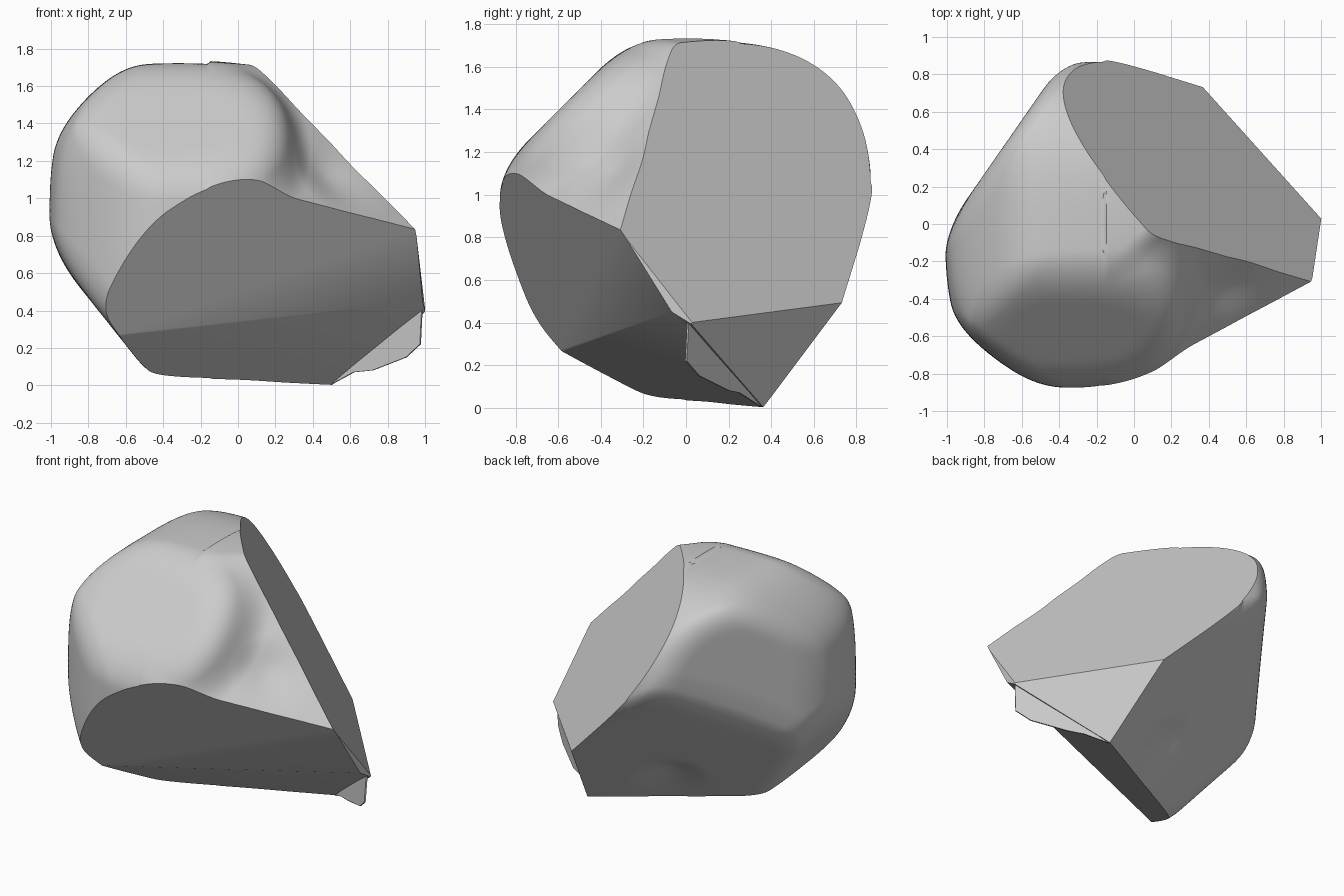
import bpy, bmesh
from mathutils import Vector

cube = bpy.data.objects.get("Cube")
if cube:
    bpy.data.objects.remove(cube)

CORE = Vector((0, 0, 0.85))


def smooth_min(a, b, w):
    h = max(0.0, w - abs(a - b)) / w
    return min(a, b) - h * h * w / 4


def smooth_max(a, b, w):
    return -smooth_min(-a, -b, w)


def to_plane(ray, normal, dist, far=1.9):
    """Distance along a ray from the core to a plane."""
    d = ray.dot(Vector(normal).normalized())
    return min(far, dist / d) if d > 1e-4 else far


def to_round(ray, center, radii, power):
    """Distance along a ray from the core to a rounded, squarish ellipsoid."""
    near, far = 0.0, 1.9
    for _ in range(18):
        mid = (near + far) / 2
        p = CORE + ray * mid
        inside = sum(abs((a - c) / r) ** power
                     for a, c, r in zip(p, center, radii)) < 1
        near, far = (mid, far) if inside else (near, mid)
    return near


# Rounded right side, and the barrel that limits the wedge on the left side
BULB = ((-0.32, 0, 0.86), (0.69, 0.875, 0.862), 2.9)
BARREL = ((0, 0.01, 0.8), (9, 0.87, 0.91), 2.2)
WEDGE = [((0.48, -0.59, 0.64), 0.63), ((-1, 0, 0), 0.15)]
# Soft flats on the body: normal, distance from the core, blend
FLATS = [
    ((-0.82, 0.57, 0), 0.81, 0.12),         # back right
    ((-0.78, 0, -0.62), 0.865, 0.15),       # lower right
    ((-0.41, 0.67, -0.615), 0.56, 0.08),    # underside at the back
    ((-0.665, 0.67, -0.33), 0.75, 0.12),    # ridge between those
    ((0, -0.7, 0.7), 0.81, 0.12),           # upper front
    ((-0.6, -0.8, 0), 1.03, 0.12),          # front right
    ((-0.7, 0, 0.7), 1.075, 0.12),          # upper right
]
# Shallow hollows: direction, depth and width
HOLLOWS = [((-0.05, 0.25, -0.6), 0.04, 0.4), ((0.48, -0.33, 0.26), 0.04, 0.38)]


def body_radius(ray):
    wedge = to_round(ray, *BARREL)
    for normal, dist in WEDGE:
        wedge = smooth_min(wedge, to_plane(ray, normal, dist), 0.05)
    r = smooth_max(to_round(ray, *BULB), wedge, 0.08)
    for normal, dist, blend in FLATS:
        r = smooth_min(r, to_plane(ray, normal, dist), blend)
    for direction, depth, width in HOLLOWS:
        gap = (ray - Vector(direction).normalized()).length
        near = max(0.0, 1 - gap / width)
        r -= depth * near * near * (3 - 2 * near)
    return r


# Rounded body
bm = bmesh.new()
bmesh.ops.create_icosphere(bm, subdivisions=7, radius=1)
for v in bm.verts:
    ray = v.co.normalized()
    v.co = CORE + ray * body_radius(ray)

# Broken faces: a point on each plane and its outward normal
BREAKS = [
    ((0.04, 0.045, 1.67), (0.919, 0.737, 0.686)),     # large upper break
    ((-0.05, -0.83, 1.07), (0.349, -0.905, -0.53)),   # front break
    ((0.5, 0.35, 0.01), (0.3, -0.615, -0.915)),       # lower break
    ((1.0, 0.02, 0.38), (0.267, 0.256, -0.119)),      # lower left break
    ((0.997, 0, 0.5), (1, -0.15, 0)),                 # narrow end
]
for point, normal in BREAKS:
    cut = bmesh.ops.bisect_plane(
        bm, geom=bm.verts[:] + bm.edges[:] + bm.faces[:], dist=1e-5,
        plane_co=point, plane_no=normal, clear_outer=True)
    rim = [e for e in cut["geom_cut"]
           if isinstance(e, bmesh.types.BMEdge) and e.is_boundary]
    bmesh.ops.edgeloop_fill(bm, edges=rim)
bmesh.ops.recalc_face_normals(bm, faces=bm.faces[:])

# Plain grey
grey = bpy.data.materials.new("plain_grey")
grey.use_nodes = True
color = (0.6, 0.6, 0.6, 1)
grey.diffuse_color = color
grey.node_tree.nodes["Principled BSDF"].inputs["Base Color"].default_value = color


def add_object(name, source):
    mesh = bpy.data.meshes.new(name)
    source.to_mesh(mesh)
    source.free()
    mesh.materials.append(grey)
    obj = bpy.data.objects.new(name, mesh)
    bpy.context.collection.objects.link(obj)
    return obj


stone = add_object("broken_stone", bm)
bpy.ops.object.select_all(action="DESELECT")
stone.select_set(True)
bpy.context.view_layer.objects.active = stone
bpy.ops.object.shade_smooth_by_angle(angle=0.5)

# Thin lip below the lower left break
LIP = [(0.985, 0.01, 0.42), (0.975, 0, 0.22), (0.9, 0.06, 0.15),
       (0.72, 0.2, 0.08), (0.62, 0.25, 0.07), (0.5, 0.35, 0.005)]
bm = bmesh.new()
bm.faces.new([bm.verts.new(p) for p in LIP])
lip = add_object("lower_lip", bm)
solid = lip.modifiers.new("thickness", "SOLIDIFY")
solid.thickness = 0.01
solid.offset = 0
